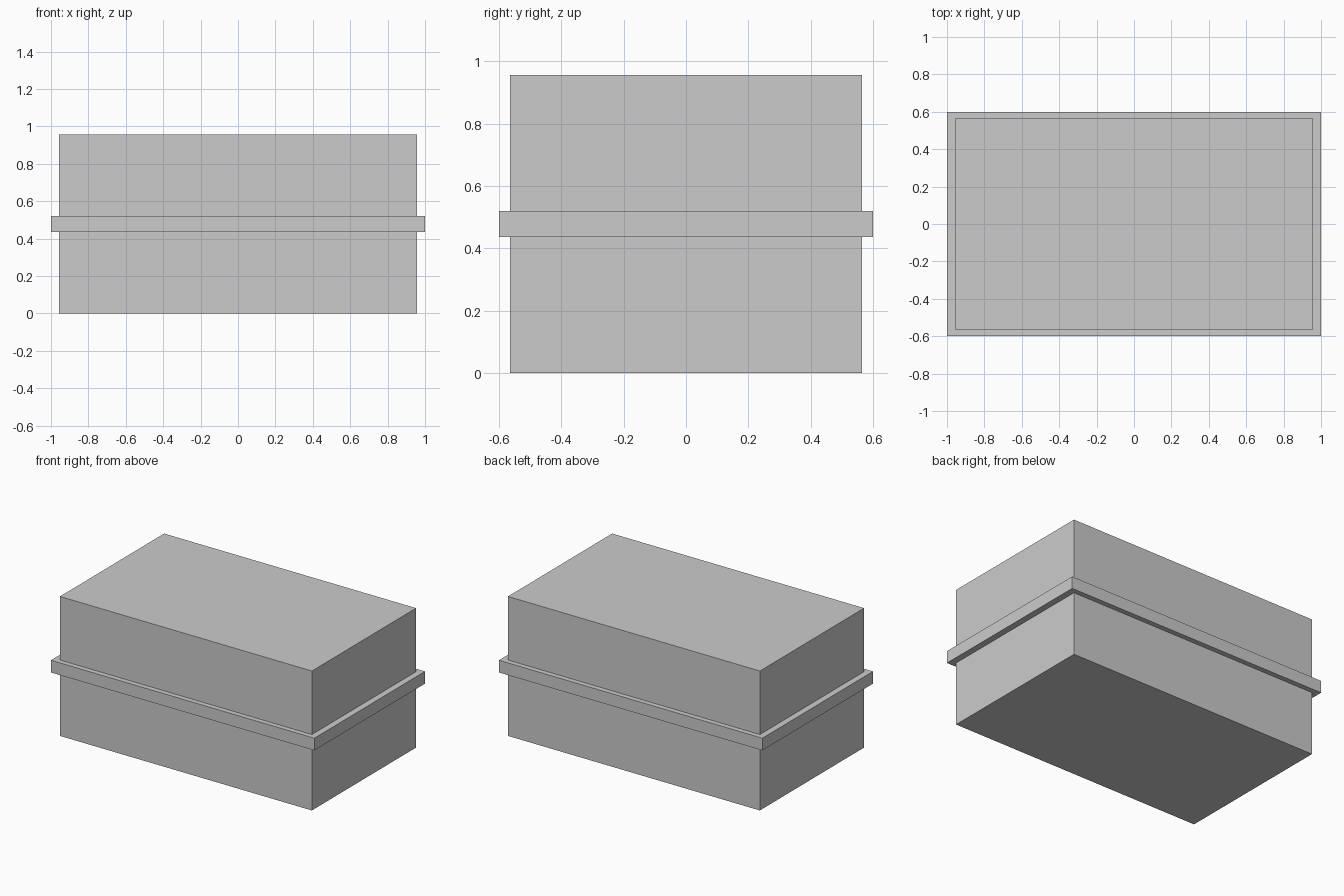
import bpy

if "Cube" in bpy.data.objects:
    bpy.data.objects.remove(bpy.data.objects["Cube"])


def box(name, size, z_min):
    """Axis-aligned box centred on x and y, with its underside at z_min."""
    bpy.ops.mesh.primitive_cube_add(size=1, location=(0, 0, z_min + size[2] / 2))
    obj = bpy.context.object
    obj.name = name
    obj.scale = size
    bpy.ops.object.transform_apply(location=False, rotation=False, scale=True)
    return obj


# Main block
box("box_body", (1.913, 1.13, 0.957), 0.0)

# Protruding band around the middle
box("middle_band", (2.0, 1.2, 0.084), 0.437)
